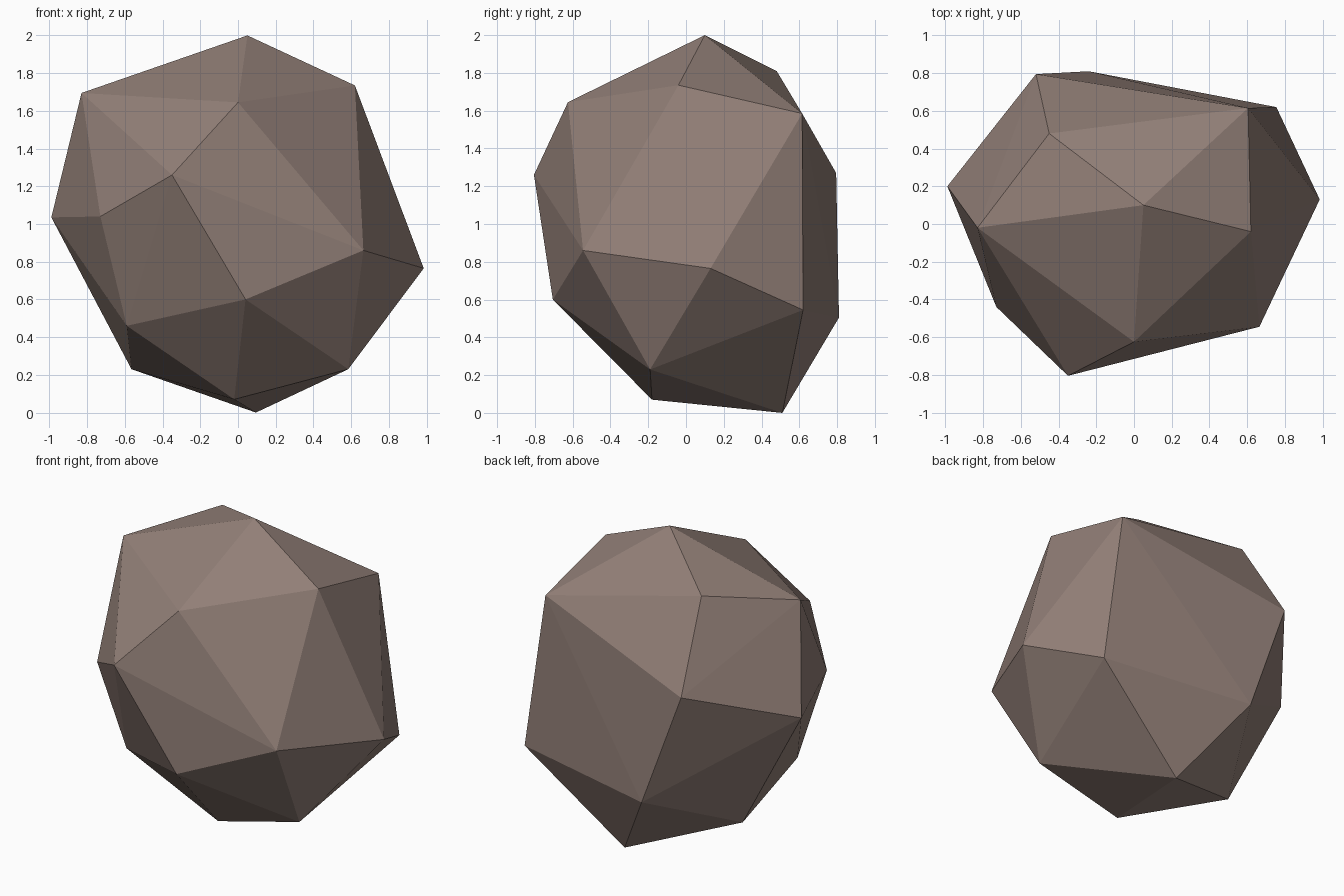
import bpy
import bmesh

# Corner points of the boulder, ring by ring from the top down
corners = [
    # crown
    (0.05, 0.10, 2.0), (-0.45, 0.48, 1.81), (0.62, -0.04, 1.735),
    (-0.83, -0.02, 1.695), (0.0, -0.625, 1.645), (0.605, 0.615, 1.585),
    # upper belt
    (-0.52, 0.795, 1.27), (-0.35, -0.805, 1.26),
    (-0.73, -0.44, 1.04), (-0.99, 0.20, 1.035),
    # lower belt
    (0.665, -0.545, 0.86), (0.985, 0.13, 0.765), (0.04, -0.705, 0.60),
    (0.755, 0.62, 0.545), (-0.24, 0.81, 0.505), (-0.59, -0.33, 0.46),
    # underside
    (0.585, -0.19, 0.23), (-0.565, 0.21, 0.23),
    (-0.02, -0.18, 0.07), (0.095, 0.51, 0.0),
]

# Faceted boulder: flat-shaded convex hull around the corners
bm = bmesh.new()
for p in corners:
    bm.verts.new(p)
bmesh.ops.convex_hull(bm, input=bm.verts[:])
bmesh.ops.recalc_face_normals(bm, faces=bm.faces[:])
mesh = bpy.data.meshes.new("boulder")
bm.to_mesh(mesh)
bm.free()

# Single warm grey-brown stone colour
stone = bpy.data.materials.new("brown stone")
stone.diffuse_color = (0.29, 0.215, 0.187, 1)
mesh.materials.append(stone)

boulder = bpy.data.objects.new("boulder", mesh)
bpy.context.collection.objects.link(boulder)
